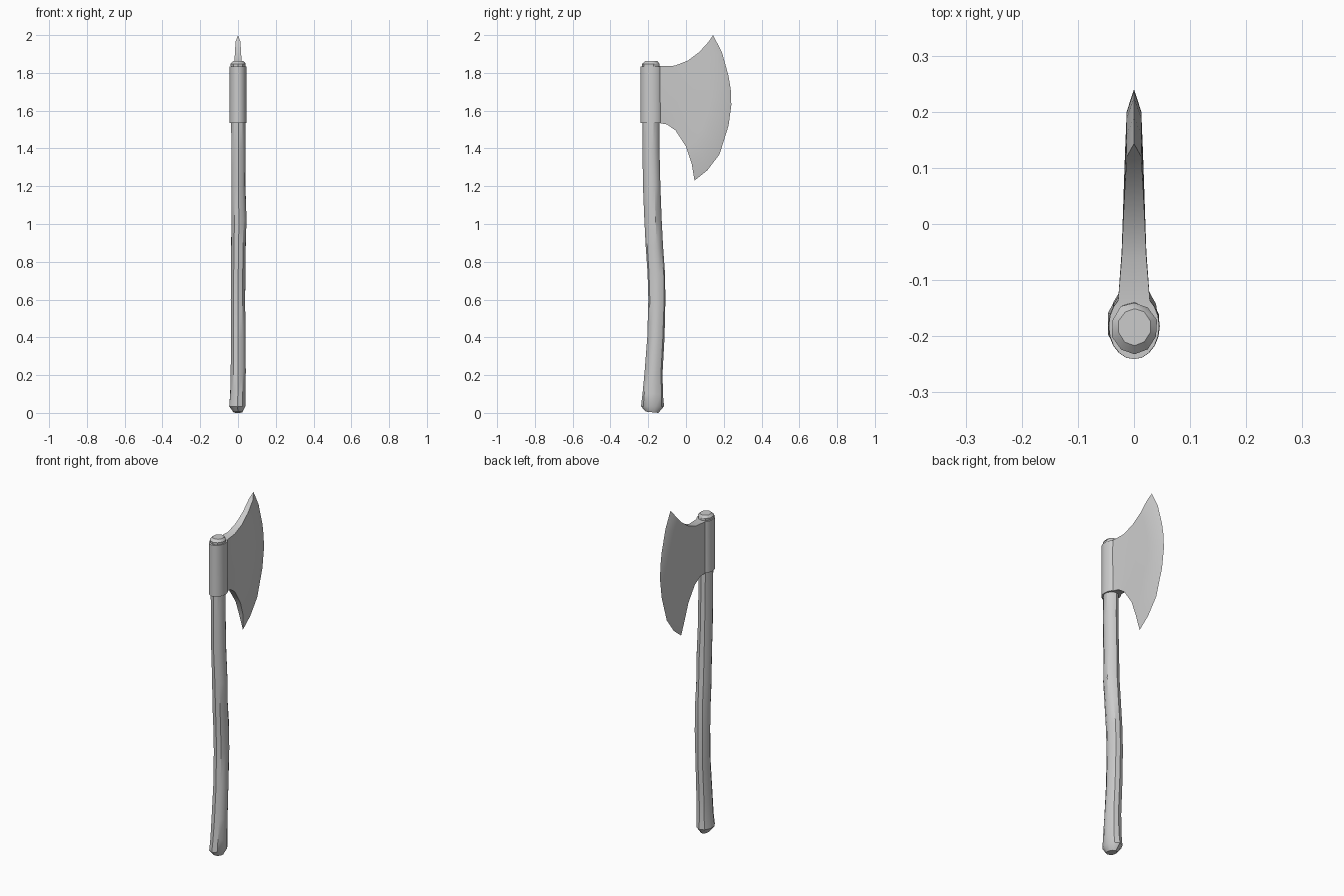
import bpy, bmesh, math, random
from mathutils import Vector

if "Cube" in bpy.data.objects:
    bpy.data.objects.remove(bpy.data.objects["Cube"])

random.seed(4)


def finish(bm, name, angle):
    bmesh.ops.recalc_face_normals(bm, faces=bm.faces[:])
    me = bpy.data.meshes.new(name)
    bm.to_mesh(me)
    bm.free()
    ob = bpy.data.objects.new(name, me)
    bpy.context.collection.objects.link(ob)
    bpy.ops.object.select_all(action='DESELECT')
    bpy.context.view_layer.objects.active = ob
    ob.select_set(True)
    bpy.ops.object.shade_smooth_by_angle(angle=math.radians(angle))
    return ob


def loft(name, rings, sides, jitter=0.0, angle=35):
    """Stack elliptical rings (z, cx, cy, rx, ry, tilt) and cap both ends."""
    bm = bmesh.new()
    loops = []
    for z, cx, cy, rx, ry, tilt in rings:
        loop = []
        for k in range(sides):
            a = 2 * math.pi * k / sides - math.pi / 2
            r = 1 + random.uniform(-jitter, jitter)
            x, y = rx * r * math.cos(a), ry * r * math.sin(a)
            loop.append(bm.verts.new((cx + x, cy + y, z + tilt * y)))
        loops.append(loop)
    for a, b in zip(loops, loops[1:]):
        for k in range(sides):
            m = (k + 1) % sides
            bm.faces.new((a[k], a[m], b[m], b[k]))
    bm.faces.new(loops[0][::-1])
    bm.faces.new(loops[-1])
    return finish(bm, name, angle)


# Curved, slightly uneven wooden handle
loft("handle", [
    (0.005, 0.000, -0.180, 0.024, 0.034, -0.1),
    (0.035, -0.003, -0.178, 0.045, 0.060, 0.0),
    (0.10, -0.001, -0.176, 0.042, 0.055, 0),
    (0.22, 0.001, -0.171, 0.041, 0.048, 0),
    (0.40, 0.001, -0.159, 0.040, 0.046, 0),
    (0.60, 0.000, -0.154, 0.040, 0.046, 0),
    (0.74, 0.001, -0.157, 0.040, 0.047, 0),
    (0.88, 0.003, -0.168, 0.040, 0.046, 0),
    (1.02, 0.005, -0.176, 0.041, 0.046, 0),
    (1.20, 0.002, -0.181, 0.038, 0.047, 0),
    (1.40, 0.002, -0.185, 0.038, 0.046, 0),
    (1.60, 0.001, -0.186, 0.039, 0.046, 0),
    (1.82, 0.001, -0.186, 0.040, 0.046, 0),
    (1.848, 0.001, -0.186, 0.041, 0.047, 0),
    (1.862, 0.001, -0.183, 0.029, 0.033, 0),
], 10, jitter=0.035)

# Metal collar around the top of the handle
loft("collar", [(z, 0, -0.182, rx, 0.059, 0) for z, rx in
                ((1.535, 0.046), (1.685, 0.045), (1.835, 0.045))], 20)

# Blade outline (y, z): top rim, lower rim, cutting edge
top = [(-0.145, 1.835), (-0.06, 1.838), (0.01, 1.865), (0.07, 1.91), (0.12, 1.965), (0.143, 2.0)]
low = [(-0.145, 1.535), (-0.10, 1.527), (-0.055, 1.495), (0.0, 1.41), (0.03, 1.32), (0.045, 1.23)]
edge = [(0.143, 2.0), (0.19, 1.91), (0.225, 1.785), (0.237, 1.71), (0.24, 1.63),
        (0.225, 1.52), (0.178, 1.37), (0.114, 1.285), (0.045, 1.23)]
span = [0, 0.2, 0.42, 0.64, 0.86, 1]
thick = [0.029, 0.022, 0.019, 0.016, 0.013, 0]
top, low, edge = ([Vector(p) for p in c] for c in (top, low, edge))

# Half blade as a patch between the outlines, then mirrored
bm = bmesh.new()
n = len(edge)
cols = []
for c, (s, w) in enumerate(zip(span, thick)):
    col = [bm.verts.new((0, *top[c]))]
    for i in range(n):
        t = i / (n - 1)
        root = top[0].lerp(low[0], t)
        corner = root.lerp(edge[0].lerp(edge[-1], t), s)
        p = top[c].lerp(low[c], t) + root.lerp(edge[i], s) - corner
        col.append(bm.verts.new((w, p.x, p.y)))
    col.append(bm.verts.new((0, *low[c])))
    cols.append(col)
for a, b in zip(cols, cols[1:]):
    for i in range(n + 1):
        bm.faces.new((a[i], b[i], b[i + 1], a[i + 1]))
bm.faces.new(cols[0])
bmesh.ops.remove_doubles(bm, verts=bm.verts[:], dist=1e-5)
# the buried root cap is dropped so the halves join cleanly
bmesh.ops.delete(bm, geom=[f for f in bm.faces if len(f.verts) > 4], context='FACES_ONLY')
bmesh.ops.mirror(bm, geom=bm.verts[:] + bm.edges[:] + bm.faces[:], axis='X', merge_dist=1e-4)
finish(bm, "blade", 30)

# Rest the lowest point of the model on the ground
low_z = min(v.co.z for v in bpy.data.objects["handle"].data.vertices)
for v in bpy.data.objects["handle"].data.vertices:
    if v.co.z < 0.02:
        v.co.z -= low_z
